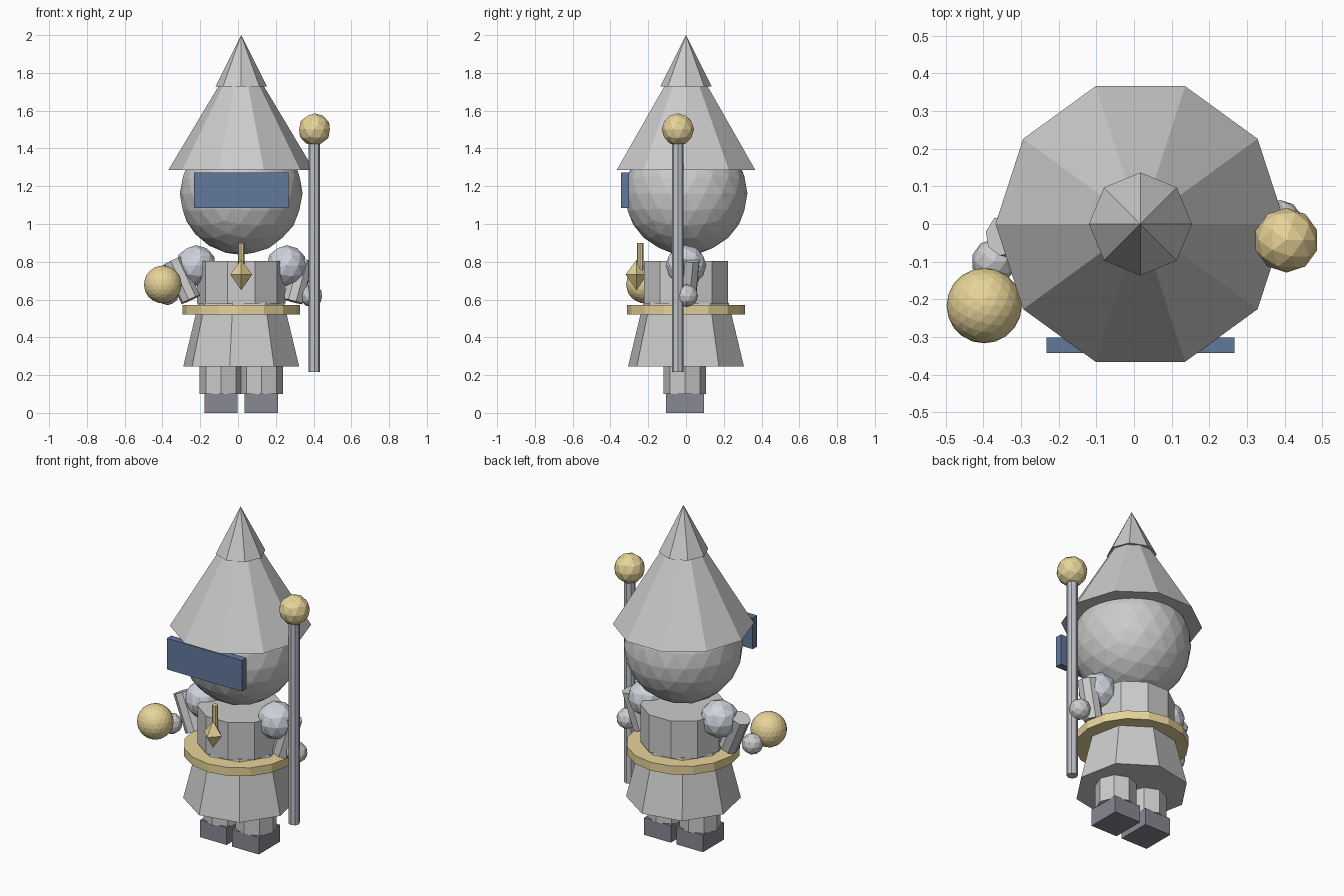
import bpy
from math import radians
from mathutils import Vector

if "Cube" in bpy.data.objects:
    bpy.data.objects.remove(bpy.data.objects["Cube"])

CX = 0.017  # body axis


def material(name, rgb):
    m = bpy.data.materials.new(name)
    m.diffuse_color = (*rgb, 1)
    m.use_nodes = True
    m.node_tree.nodes["Principled BSDF"].inputs["Base Color"].default_value = m.diffuse_color
    return m


GOLD = material("gold", (0.80, 0.66, 0.32))
NAVY = material("navy", (0.12, 0.19, 0.33))
DARK = material("dark", (0.25, 0.25, 0.29))
STEEL = material("steel", (0.52, 0.54, 0.58))
PALE_BLUE = material("pale_blue", (0.62, 0.66, 0.72))


def finish(name, mat):
    ob = bpy.context.object
    ob.name = name
    if mat:
        ob.data.materials.append(mat)
    return ob


def frustum(name, x, y, z0, z1, r0, r1, sides, first=0.0, mat=None):
    """Upright cone or prism; first = angle of one corner in degrees."""
    bpy.ops.mesh.primitive_cone_add(
        vertices=sides, radius1=r0, radius2=r1, depth=z1 - z0,
        location=(x, y, (z0 + z1) / 2), rotation=(0, 0, radians(first - 90)))
    return finish(name, mat)


def ball(name, loc, r, sub=2, mat=None):
    bpy.ops.mesh.primitive_ico_sphere_add(subdivisions=sub, radius=r, location=loc)
    return finish(name, mat)


def box(name, loc, size, mat=None):
    bpy.ops.mesh.primitive_cube_add(size=1, location=loc)
    bpy.context.object.scale = size
    return finish(name, mat)


def limb(name, a, b, r, sides=8):
    a, b = Vector(a), Vector(b)
    bpy.ops.mesh.primitive_cylinder_add(
        vertices=sides, radius=r, depth=(b - a).length, location=(a + b) / 2,
        rotation=(b - a).to_track_quat('Z', 'Y').to_euler())
    return finish(name, None)


# Hat, head and visor
frustum("hat_brim_cone", CX, 0, 1.287, 1.93, 0.385, 0, 10)
frustum("hat_tip_cone", CX, 0, 1.727, 2.0, 0.137, 0, 8)
ball("head", (CX, 0, 1.162), 0.325, 3)
box("visor", (CX, -0.322, 1.178), (0.5, 0.042, 0.187), NAVY)

# Robe and belt
frustum("torso", CX, 0, 0.58, 0.805, 0.235, 0.235, 10)
frustum("skirt", CX, 0, 0.245, 0.585, 0.313, 0.23, 8, -11.25)
frustum("belt", CX, 0, 0.522, 0.572, 0.312, 0.312, 16, 0, GOLD)

# Legs, boots and shoulders
for side, s in (("left", -1), ("right", 1)):
    frustum(side + "_leg", CX + s * 0.107, -0.006, 0.1, 0.3, 0.113, 0.113, 8)
    box(side + "_boot", (CX + s * 0.107, -0.006, 0.052), (0.177, 0.2, 0.103), DARK)
    ball(side + "_shoulder", (CX + s * 0.24, 0, 0.78), 0.108, 2, PALE_BLUE)

# Arms and hands
limb("left_arm", (-0.25, -0.05, 0.6), (-0.345, -0.03, 0.805), 0.055)
limb("right_arm", (0.29, 0.0, 0.59), (0.35, 0.02, 0.81), 0.055)
ball("left_hand", (-0.372, -0.10, 0.63), 0.06)
ball("right_hand", (0.388, 0.004, 0.62), 0.06)

# Held orb and staff
ball("orb", (-0.398, -0.217, 0.68), 0.1, 3, GOLD)
frustum("staff", 0.404, -0.043, 0.217, 1.45, 0.031, 0.031, 8, 0, STEEL)
ball("staff_knob", (0.405, -0.043, 1.5), 0.086, 2, GOLD)

# Pendant
frustum("pendant_rod", CX, -0.243, 0.74, 0.9, 0.017, 0.017, 8, 0, GOLD)
frustum("pendant_top", CX, -0.262, 0.733, 0.81, 0.058, 0, 4, 0, GOLD)
frustum("pendant_bottom", CX, -0.262, 0.65, 0.733, 0, 0.058, 4, 0, GOLD)
